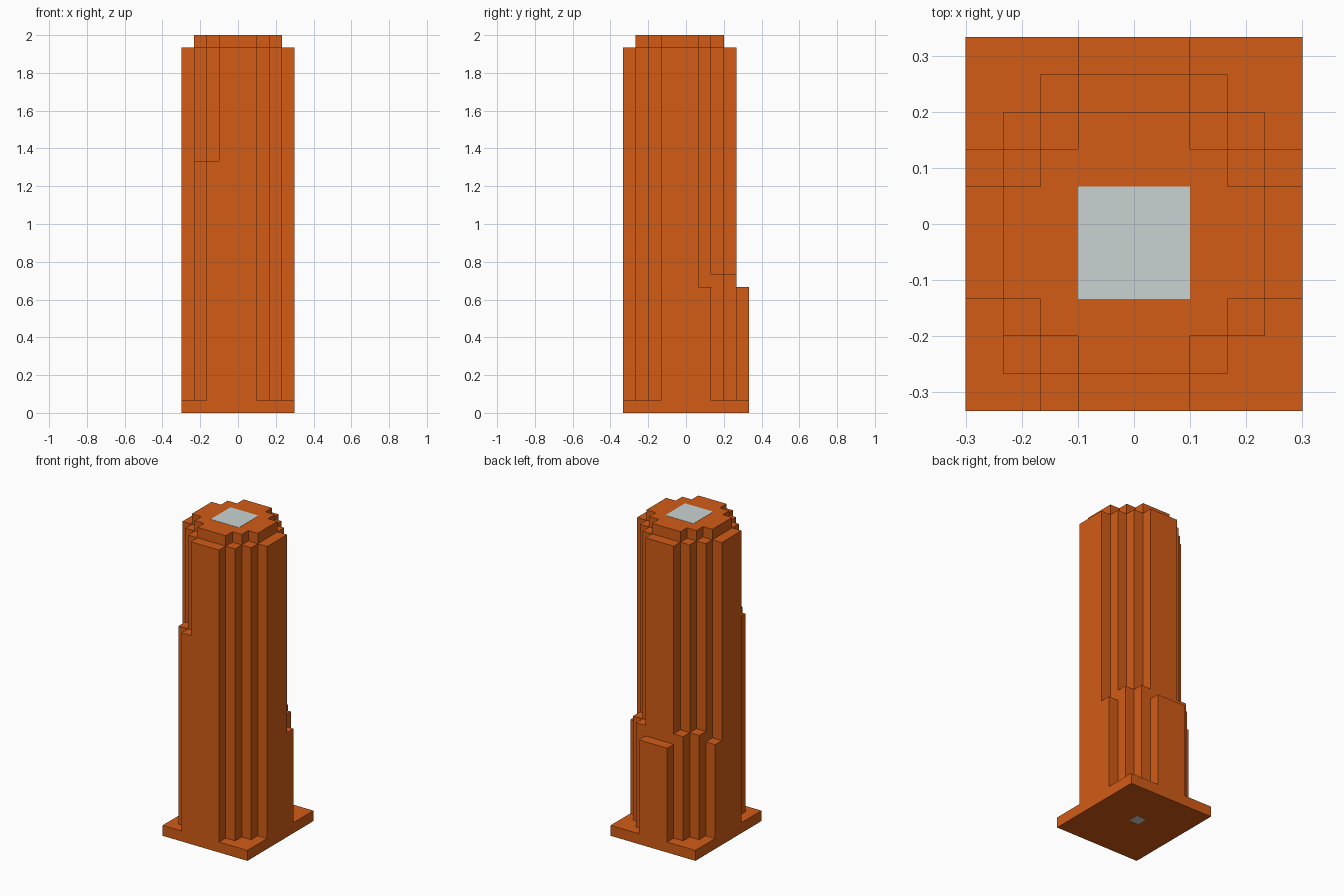
import bpy, bmesh

cube = bpy.data.objects.get("Cube")
if cube:
    bpy.data.objects.remove(cube, do_unlink=True)

U = 1 / 15          # one building block
CY = -0.5           # tower axis in blocks, set forward of the plinth centre


def material(name, rgb):
    mat = bpy.data.materials.new(name)
    mat.use_nodes = True
    mat.diffuse_color = (*rgb, 1)
    bsdf = mat.node_tree.nodes["Principled BSDF"]
    bsdf.inputs["Base Color"].default_value = (*rgb, 1)
    bsdf.inputs["Roughness"].default_value = 0.9
    return mat


orange = material("burnt orange", (0.645, 0.107, 0.008))
grey = material("pale grey", (0.59, 0.65, 0.65))


def prism(name, outline, z0, z1, mat):
    """Extrude an outline given in blocks from z0 to z1."""
    bm = bmesh.new()
    face = bm.faces.new([bm.verts.new((x * U, y * U, z0 * U)) for x, y in outline])
    top = bmesh.ops.extrude_face_region(bm, geom=[face])["geom"]
    verts = [v for v in top if isinstance(v, bmesh.types.BMVert)]
    bmesh.ops.translate(bm, verts=verts, vec=(0, 0, (z1 - z0) * U))
    bmesh.ops.recalc_face_normals(bm, faces=bm.faces)
    mesh = bpy.data.meshes.new(name)
    bm.to_mesh(mesh)
    bm.free()
    mesh.materials.append(mat)
    obj = bpy.data.objects.new(name, mesh)
    bpy.context.collection.objects.link(obj)


def rect(x0, x1, y0, y1):
    return [(x0, y0), (x1, y0), (x1, y1), (x0, y1)]


def stepped(half, flat):
    """Square outline whose corners are cut into one-block stairs."""
    corner = [(half, flat)]
    x, y = half, flat
    while x > flat:
        x -= 1
        corner.append((x, y))
        y += 1
        corner.append((x, y))
    pts = corner + [(-a, b) for a, b in reversed(corner)]
    pts += [(-a, -b) for a, b in corner] + [(a, -b) for a, b in reversed(corner)]
    return [(a, b + CY) for a, b in pts]


# Plinth, shaft and crown
prism("base_plate", rect(-4.5, 4.5, -5, 5), 0, 1, orange)
prism("tower_shaft", stepped(4.5, 1.5), 1, 29, orange)
prism("tower_crown", stepped(3.5, 1.5), 29, 30, orange)

# Lower setbacks against the rear of the shaft
prism("rear_setback_center", rect(-1.5, 1.5, 4, 5), 1, 10, orange)
for side, s in (("left", 1), ("right", -1)):
    for i, top in enumerate((11, 11, 10)):
        x = 1.5 + i
        y = 3 - i
        prism(f"rear_setback_{side}_{i + 1}", rect(s * x, s * (x + 1), y, y + 1),
              1, top, orange)

# Taller setbacks on the front right corner
for i in range(2):
    prism(f"front_setback_{i + 1}", rect(-2.5 - i, -1.5 - i, i - 5, i - 4), 1, 20, orange)

# Thin roof panel, and the one-block panel under the plinth
prism("roof_panel", rect(-1.5, 1.5, -2, 1), 30, 30.02, grey)
prism("base_panel", rect(-0.5, 0.5, 0, 1), -0.015, 0.02, grey)
